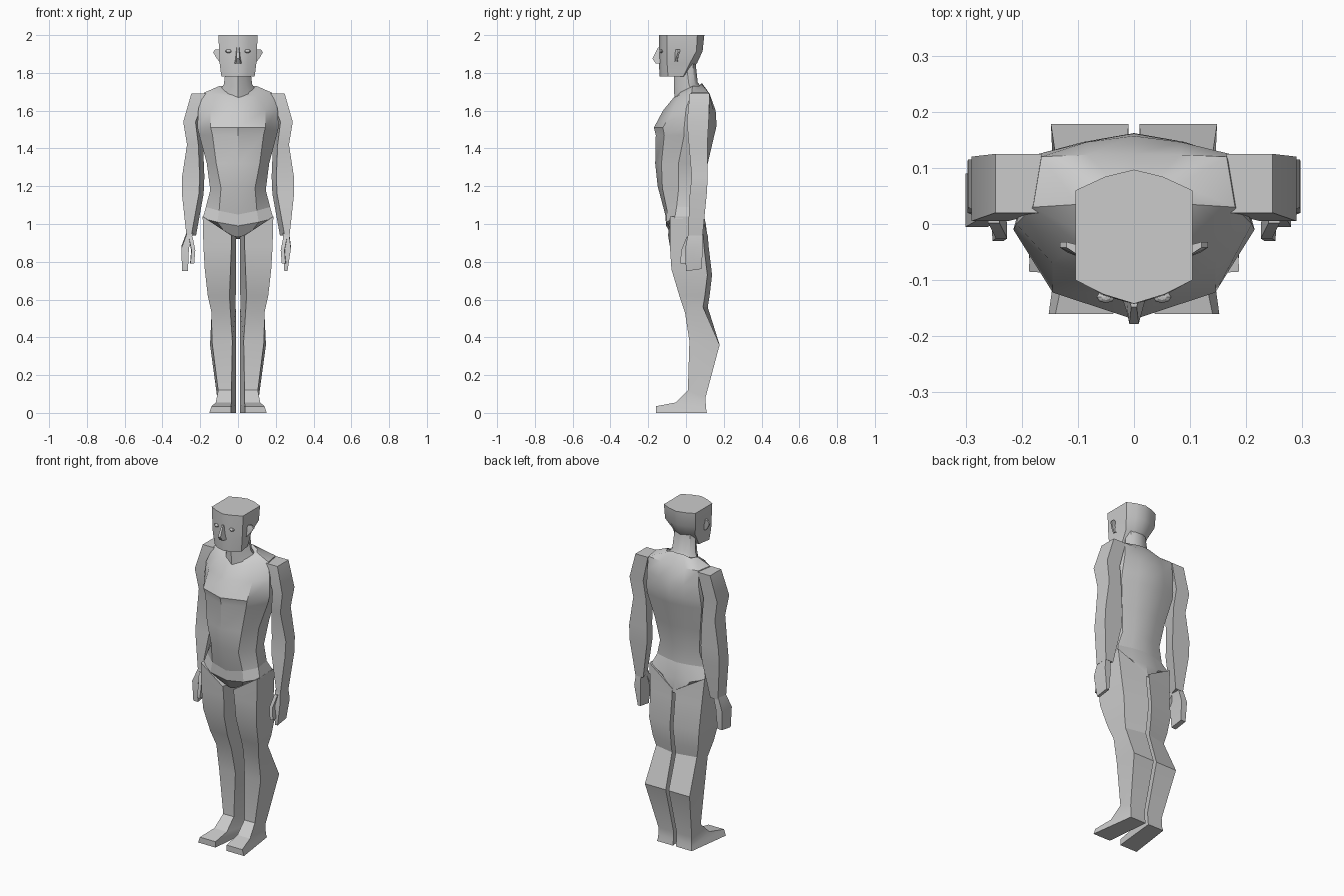
import bpy, bmesh
from mathutils import Vector


def loft(name, rings, angle=0.6, close=True):
    """Skin a list of equally long point rings and cap both ends."""
    bm = bmesh.new()
    vs = [[bm.verts.new(p) for p in r] for r in rings]
    n = len(rings[0])
    for a, b in zip(vs, vs[1:]):
        for i in range(n):
            j = (i + 1) % n
            bm.faces.new((a[i], a[j], b[j], b[i]))
    bm.faces.new(vs[0])
    bm.faces.new(vs[-1])
    bmesh.ops.recalc_face_normals(bm, faces=bm.faces)
    me = bpy.data.meshes.new(name)
    bm.to_mesh(me)
    bm.free()
    ob = bpy.data.objects.new(name, me)
    bpy.context.collection.objects.link(ob)
    bpy.ops.object.select_all(action='DESELECT')
    ob.select_set(True)
    bpy.context.view_layer.objects.active = ob
    bpy.ops.object.shade_smooth_by_angle(angle=angle)
    return ob


def body_ring(zf, zs, zb, yf, xm, ym, xs, ys, xb, yb, yc):
    """Symmetric ring: front centre, front mid, side, back side, back mid, back centre."""
    half = [(xm, ym, (zf + zs) / 2), (xs, ys, zs), (xb, yb, zs),
            (xb * .5, yb * .35 + yc * .65, zb)]
    return ([(0, yf, zf)] + half + [(0, yc, zb)] +
            [(-x, y, z) for x, y, z in reversed(half)])


# Torso, from hip line up to the collar
hip = (1.05, 1.09, 1.09, -.11, .10, -.10, .17, -.05, .155, .05, .085)
torso = [
    hip,
    (1.20, 1.18, 1.18, -.15, .09, -.125, .147, -.04, .13, .06, .085),
    (1.32, 1.32, 1.32, -.163, .115, -.13, .165, -.04, .15, .08, .115),
    (1.47, 1.47, 1.47, -.16, .135, -.115, .205, -.01, .18, .11, .15),
    (1.51, 1.51, 1.52, -.17, .145, -.122, .215, -.01, .18, .117, .162),
    (1.60, 1.61, 1.60, -.122, .145, -.07, .21, .0, .17, .125, .157),
    (1.67, 1.695, 1.69, -.065, .10, -.035, .18, .03, .165, .12, .125),
    (1.665, 1.73, 1.745, -.06, .065, -.03, .10, .035, .08, .07, .085),
]
loft("torso", [body_ring(*r) for r in torso])

# Pelvis with its V-shaped lower edge
pelvis = [
    hip,
    (.99, 1.03, 1.0, -.105, .11, -.105, .187, -.06, .18, .075, .105),
    (.93, .96, .92, -.07, .06, -.06, .10, 0, .08, .06, .115),
]
loft("pelvis", [body_ring(*r) for r in pelvis], .3)

# Neck
neck = [
    (1.65, 1.70, 1.72, -.06, .06, -.035, .10, .03, .08, .06, .085),
    (1.72, 1.74, 1.75, -.064, .045, -.04, .075, .015, .06, .045, .062),
    (1.86, 1.86, 1.86, -.065, .035, -.04, .06, .0, .05, .035, .05),
]
loft("neck", [body_ring(*r) for r in neck])

# Head: flat top, rounded face, skull undercut at the nape
head = [
    (1.78, 1.78, 1.78, -.14, .05, -.125, .088, -.095, .075, -.015, -.01),
    (1.85, 1.85, 1.85, -.143, .052, -.127, .097, -.10, .075, .02, .058),
    (1.915, 1.915, 1.915, -.143, .055, -.127, .10, -.10, .10, .055, .088),
    (2.0, 2.0, 2.0, -.142, .055, -.125, .104, -.10, .104, .06, .097),
]
loft("head", [body_ring(*r) for r in head])

# Nose
nose = [(1.935, .008, -.148), (1.875, .014, -.178), (1.85, .02, -.16)]
loft("nose", [[(-w, -.135, z), (-w * .6, y, z), (w * .6, y, z), (w, -.135, z)]
              for z, w, y in nose], .3)

# Legs: inner x front/back, outer x front/back, y front/back, z front/back
leg = [
    (.035, .01, .183, .17, -.085, .12, .94, .93),
    (.04, .01, .176, .165, -.077, .138, .76, .73),
    (.045, .012, .160, .150, -.035, .125, .62, .62),
    (.04, .012, .140, .135, -.005, .115, .53, .56),
    (.03, .01, .138, .148, .018, .178, .38, .36),
    (.035, .01, .105, .11, .01, .103, .12, .08),
    (.035, .01, .118, .11, -.055, .105, .055, .04),
    (.037, .01, .140, .11, -.16, .107, .035, .02),
    (.037, .01, .152, .115, -.16, .11, 0, 0),
]
# Arms: z, inner x, outer x, y front/back
arm = [
    (1.69, .165, .247, .02, .125),
    (1.54, .20, .290, .005, .12),
    (1.42, .185, .270, .015, .113),
    (1.25, .178, .296, .03, .115),
    (1.16, .182, .297, .02, .11),
    (.94, .222, .273, .01, .088),
]
for s, side in ((1, "left"), (-1, "right")):
    # top of the thigh follows the V of the pelvis
    rings = [[(s * .035, -.095, .94), (s * .187, -.085, 1.04),
              (s * .183, .085, 1.04), (s * .01, .115, .94)],
             ]
    for i, (xf, xb, of, ob, yf, yb, zf, zb) in enumerate(leg):
        yo = yb - .025 if i < 4 else yb
        if i == 0:
            zf, zb = .88, .88
        rings.append([(s * xf, yf, zf), (s * of, yf, zf),
                      (s * ob, yo, zb), (s * xb, yb, zb)])
    loft(side + "_leg", rings, .5)

    rings = []
    for i, (z, xi, xo, yf, yb) in enumerate(arm):
        k = 0 if i == 0 else .025
        rings.append([(s * (xi + k), yf, z), (s * xo, yf, z),
                      (s * xo, yb, z), (s * xi, yb, z)])
    loft(side + "_arm", rings, .5)

    # Hand, the right one flaring slightly outwards
    d = 0 if s > 0 else .02
    hand = [(.95, .238, .27, .012, .085), (.87, .24 + d, .28 + d, -.005, .09),
            (.75, .245 + d, .262 + d * 1.7, 0, .082)]
    loft(side + "_hand", [[(s * a, f, z), (s * b, f, z), (s * b, r, z + .012),
                           (s * a, r, z + .012)] for z, a, b, f, r in hand], .4)
    thumb = [(.93, .25, .01), (.86, .236, -.018), (.79, .242, -.022)]
    loft(side + "_thumb", [[(s * (x - .01), y - .008, z), (s * (x + .01), y - .008, z),
                            (s * (x + .012), y + .02, z), (s * (x - .01), y + .02, z)]
                           for z, x, y in thumb], .4)

    # Ear
    ear = [(1.86, .10, -.052), (1.885, .118, -.045), (1.91, .132, -.036),
           (1.925, .12, -.036)]
    loft(side + "_ear", [[(s * .09, -.062, z), (s * x, y - .006, z),
                          (s * x, y + .004, z), (s * .09, -.04, z)]
                         for z, x, y in ear], .4)

    # Eye
    bpy.ops.mesh.primitive_uv_sphere_add(segments=8, ring_count=6, radius=.012,
                                         location=(s * .05, -.13, 1.915))
    eye = bpy.context.object
    eye.name = side + "_eye"
    eye.scale = (1.4, .9, .8)
